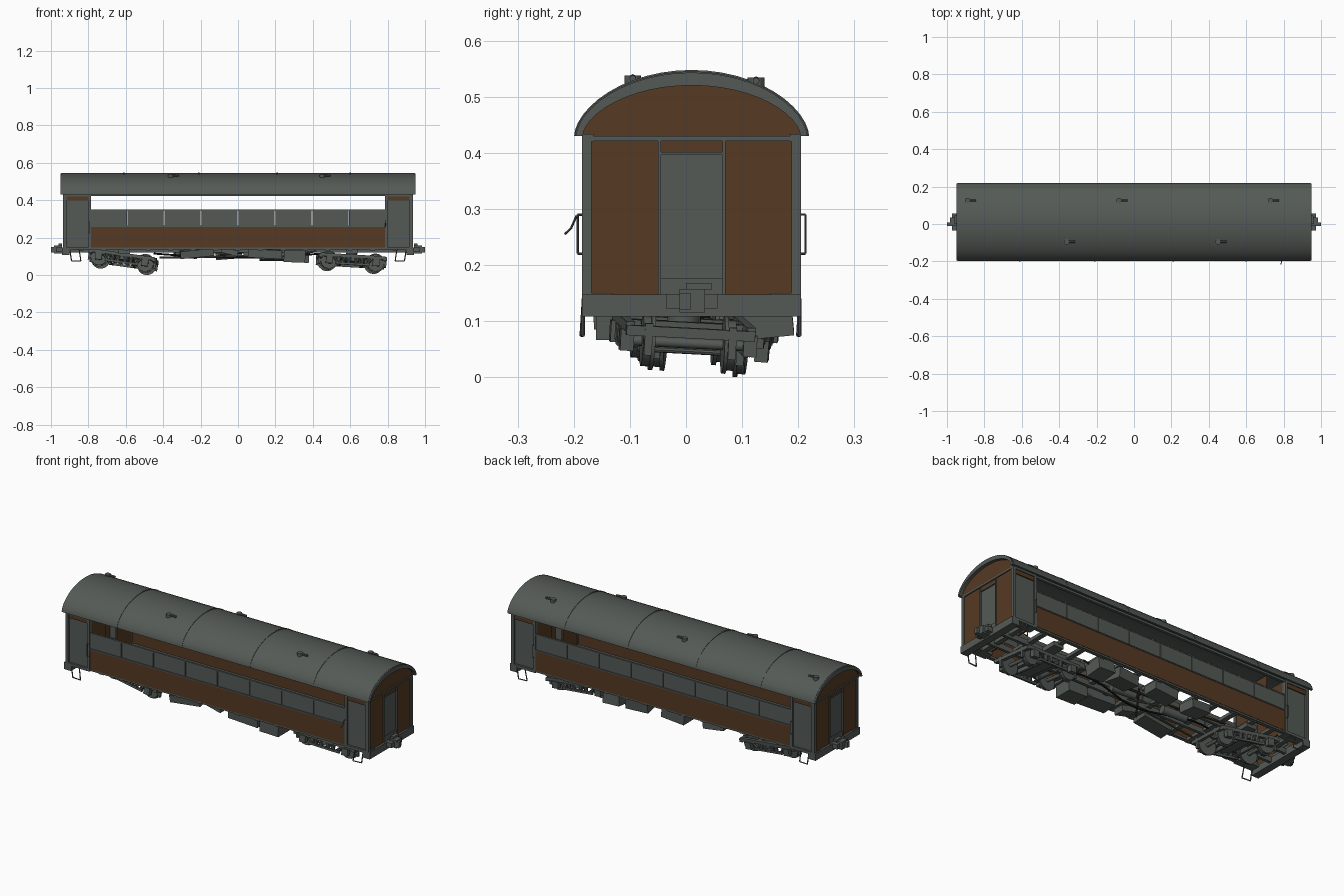
import bpy, bmesh, math, random
from mathutils import Matrix, Vector, Euler

if "Cube" in bpy.data.objects:
    bpy.data.objects.remove(bpy.data.objects["Cube"])

random.seed(4)
C = 0.01            # centre line of the body in y
HW = 0.195          # half width of the body


def material(name, rgb):
    m = bpy.data.materials.new(name)
    m.diffuse_color = (*rgb, 1)
    m.use_nodes = True
    m.node_tree.nodes["Principled BSDF"].inputs["Base Color"].default_value = m.diffuse_color
    return m


GREY = material("weathered_grey", (0.088, 0.102, 0.093))
BROWN = material("rust_brown", (0.092, 0.042, 0.017))
BLACK = material("black_rubber", (0.012, 0.012, 0.012))


def finish(name, bm, mat, smooth=False):
    bmesh.ops.recalc_face_normals(bm, faces=bm.faces)
    me = bpy.data.meshes.new(name)
    bm.to_mesh(me)
    bm.free()
    me.materials.append(mat)
    ob = bpy.data.objects.new(name, me)
    bpy.context.collection.objects.link(ob)
    if smooth:
        bpy.ops.object.select_all(action='DESELECT')
        ob.select_set(True)
        bpy.context.view_layer.objects.active = ob
        bpy.ops.object.shade_smooth_by_angle(angle=math.radians(35))
    return ob


def add_box(bm, x0, x1, y0, y1, z0, z1, rot=(0, 0, 0)):
    c = Vector(((x0 + x1) / 2, (y0 + y1) / 2, (z0 + z1) / 2))
    m = Matrix.LocRotScale(c, Euler(rot), Vector((abs(x1 - x0), abs(y1 - y0), z1 - z0)))
    bmesh.ops.create_cube(bm, size=1, matrix=m)


def add_cyl(bm, a, b, r, n=12, r2=None):
    a, b = Vector(a), Vector(b)
    q = (b - a).to_track_quat('Z', 'Y').to_matrix().to_4x4()
    bmesh.ops.create_cone(bm, cap_ends=True, segments=n, radius1=r, radius2=r if r2 is None else r2,
                          depth=(b - a).length, matrix=Matrix.Translation((a + b) / 2) @ q)


def boxes(name, mat, items):
    bm = bmesh.new()
    for it in items:
        add_box(bm, *it)
    return finish(name, bm, mat)


def prism(name, mat, pts, x0, x1, smooth=False):
    bm = bmesh.new()
    f = bm.faces.new([bm.verts.new((x0, y, z)) for y, z in pts])
    ext = bmesh.ops.extrude_face_region(bm, geom=[f])
    bmesh.ops.translate(bm, vec=(x1 - x0, 0, 0), verts=[v for v in ext['geom'] if isinstance(v, bmesh.types.BMVert)])
    return finish(name, bm, mat, smooth)


def pipe(name, mat, pts, r):
    bm = bmesh.new()
    for a, b in zip(pts, pts[1:]):
        add_cyl(bm, a, b, r, 8)
    return finish(name, bm, mat)


def arc(w, h, n=24):
    out = []
    for i in range(n + 1):
        s = -math.cos(math.pi * i / n)
        out.append((C + w * s, 0.43 + h * max(0, 1 - s * s) ** 0.588))
    return out


# roof shell, end rims and roof ribs
prism("roof", GREY, arc(0.208, 0.115) + arc(0.197, 0.102)[::-1], -0.943, 0.943, True)
for s in (-1, 1):
    prism("roof_end_rim", GREY, arc(0.206, 0.113) + arc(0.194, 0.09)[::-1], s * 0.925, s * 0.95, True)
    prism("end_arch", BROWN, arc(0.195, 0.092), s * 0.922, s * 0.932)
for x in (-0.61, -0.21, 0.21, 0.6):
    prism("roof_rib", GREY, arc(0.2095, 0.1175) + arc(0.207, 0.114)[::-1], x - 0.004, x + 0.004, True)

# roof ventilators
for x, y, z in [(-0.88, .125, .522), (-0.07, .125, .522), (0.74, .125, .522), (-0.35, -.095, .526), (0.46, -.095, .526)]:
    bm = bmesh.new()
    add_cyl(bm, (x - .01, y, z - .01), (x - .01, y, z + .012), 0.015, 12)
    add_cyl(bm, (x, y, z + .008), (x + .035, y, z + .006), 0.006, 8)
    finish("roof_vent", bm, GREY)

# side walls, shutters, rails and vestibule doors, both sides
for s in (-1, 1):
    def side(y_in, y_out):
        return sorted((C + s * y_in, C + s * y_out))
    w, plate = side(.183, .192), side(.19, .195)
    boxes("lower_side_panel", BROWN, [(-.79, .79, *w, .147, .262)])
    n = 8
    step = 1.58 / n
    boxes("window_shutters", GREY,
          [(-.79 + i * step + .002, -.79 + (i + 1) * step - .002, *side(.181, .19), .262, .349) for i in range(n)])
    boxes("side_rails", GREY, [(-.79, .79, *plate, .258, .264), (-.79, .79, *side(.175, .19), .422, .434),
                               (-.79, .79, *side(.181, .192), .344, .351), (-.79, .79, *side(.17, .19), .138, .15)])
    for e in (-1, 1):
        def ex(a, b):
            return sorted((e * a, e * b))
        boxes("vestibule_door", GREY, [(*ex(.80, .92), *side(.176, .184), .147, .40)])
        boxes("door_posts", GREY, [(*ex(.785, .80), *side(.175, .195), .14, .43),
                                   (*ex(.917, .935), *side(.178, .195), .108, .43),
                                   (*ex(.785, .935), *side(.175, .195), .42, .433),
                                   (*ex(.785, .935), *side(.14, .195), .135, .15)])
        boxes("door_header", BROWN, [(*ex(.80, .917), *side(.178, .19), .398, .42)])
        # step stirrups and grab rail
        y = C + s * .193
        pipe("step_stirrup", GREY, [(e * .90, y, .14), (e * .89, y, .075), (e * .84, y - .004, .075), (e * .85, y, .14)], .003)
        if (s, e) != (-1, 1):
            y = C + s * .203
            pipe("grab_rail", GREY, [(e * .795, C + s * .19, .29), (e * .795, y, .29), (e * .795, y, .22), (e * .795, C + s * .19, .22)], .002)
pipe("bent_grab_rail", GREY, [(.79, -.184, .29), (.79, -.195, .288), (.788, -.205, .265), (.785, -.216, .255)], .002)

# car ends: panels, door, posts, headstock and coupler; inner bulkheads
for e in (-1, 1):
    def ex(a, b):
        return sorted((e * a, e * b))
    boxes("end_panels", BROWN, [(*ex(.92, .93), -.178, -.046, .147, .425), (*ex(.92, .93), .066, .198, .147, .425),
                                (*ex(.92, .93), -.046, .066, .398, .425)])
    boxes("end_door", GREY, [(*ex(.916, .926), -.046, .066, .177, .398), (*ex(.92, .932), -.046, .066, .147, .177)])
    boxes("end_frame", GREY, [(*ex(.92, .935), -.05, -.045, .147, .425), (*ex(.92, .935), .065, .07, .147, .425),
                              (*ex(.92, .936), -.185, .205, .421, .43), (*ex(.925, .934), -.045, .065, .396, .401)])
    boxes("headstock", GREY, [(*ex(.90, .942), -.185, .205, .108, .147)])
    boxes("coupler", GREY, [(*ex(.94, .972), -.036, .056, .122, .148), (*ex(.94, .985), -.012, .034, .115, .157),
                            (*ex(.98, 1.0), -.012, .008, .12, .15), (*ex(.94, .96), .0, .045, .155, .168)])
    boxes("inner_bulkhead", BROWN, [(*ex(.787, .797), -.175, -.04, .15, .43), (*ex(.787, .797), .06, .195, .15, .43),
                                    (*ex(.787, .797), -.04, .06, .40, .52)])

# open underframe: long sills and cross members
beams = [(-.92, .92, C + s * .055 - .008, C + s * .055 + .008, .12, .148) for s in (-1, 1)]
beams += [(-.84 + i * .12 - .013, -.84 + i * .12 + .013, -.175, .195, .132, .15) for i in range(15)]
beams += [(x - .03, x + .03, -.14, .16, .115, .14) for x in (-.61, .61)]
boxes("underframe", GREY, beams)


def bogie(name, x, y, low, rot):
    bm = bmesh.new()
    for a in (-.125, .125):
        add_cyl(bm, (a, -.115, 0), (a, .115, 0), .009)
        for s in (-1, 1):
            add_cyl(bm, (a, s * .068, 0), (a, s * .083, 0), .045, 24)
            add_cyl(bm, (a, s * .062, 0), (a, s * .069, 0), .051, 24)
            add_box(bm, a - .018, a + .018, s * .098, s * .122, -.018, .02)
            for d in (-.052, .052):     # brake blocks and hangers
                add_box(bm, a + d - .006, a + d + .006, s * .068, s * .082, -.022, .035)
    for s in (-1, 1):
        add_box(bm, -.175, .175, s * .1, s * .116, .018, .036)
        add_box(bm, -.09, .09, s * .102, s * .114, -.02, -.008)
        for d in (-.05, -.02, .02, .05):  # springs
            add_cyl(bm, (d, s * .108, -.01), (d, s * .108, .02), .011, 10)
        for d in (-1, 1):
            add_cyl(bm, (d * .105, s * .108, .022), (d * .075, s * .108, -.014), .006, 6)
    for d in (-.172, .172):
        add_box(bm, d - .01, d + .01, -.115, .115, .012, .03)
    for d in (-.06, .06):
        add_box(bm, d - .01, d + .01, -.1, .1, .012, .034)
        add_cyl(bm, (d, -.085, -.018), (d, .085, -.018), .005, 8)
    add_box(bm, -.035, .035, -.112, .112, .0, .03)
    add_cyl(bm, (0, 0, .03), (0, 0, .048), .03, 16)
    bm.transform(Matrix.LocRotScale(Vector((x, y, 0)), Euler([math.radians(r) for r in rot]), Vector((1, 1, 1))))
    bmesh.ops.translate(bm, verts=bm.verts, vec=(0, 0, low - min(v.co.z for v in bm.verts)))
    finish(name, bm, GREY, True)


# derailed, tilted bogies
bogie("left_bogie", -.615, .035, 0.0, (-5, 8, -4))
bogie("right_bogie", .605, -.005, 0.006, (-3, 3.5, 4))

# equipment boxes under the floor, hanging askew
boxes("equipment_boxes", GREY, [
    (-.31, -.13, -.16, -.08, .098, .138, (.1, -.1, .05)), (.055, .235, -.165, -.075, .092, .138, (.05, .05, 0)),
    (.245, .36, -.16, -.06, .068, .132, (0, .03, 0)), (.12, .25, .08, .18, .08, .135, (-.1, 0, .1)),
    (.28, .38, .09, .19, .072, .135, (.1, .05, 0)), (-.12, .02, .1, .19, .085, .135, (0, -.08, 0)),
    (-.34, -.22, .08, .17, .092, .138, (0, .1, .1)), (-.09, .0, -.15, -.09, .11, .14, (0, .25, 0))])

# brake cylinders, rods and hanging cable
bm = bmesh.new()
add_cyl(bm, (-.3, .03, .112), (-.16, .02, .115), .022, 16)
add_cyl(bm, (.03, .04, .112), (.17, .03, .11), .02, 16)
finish("air_tanks", bm, GREY, True)
bm = bmesh.new()
for x0, x1 in [(-.42, -.1), (-.1, .05), (-.12, .03), (.2, .42)]:
    a, b = [(x, random.uniform(-.12, .12), random.uniform(.09, .13)) for x in (x0, x1)]
    add_cyl(bm, a, b, .005, 8)
finish("brake_rods", bm, GREY)
pipe("rusty_pipe", BROWN, [(.42, .12, .13), (.1, .06, .12), (-.2, .07, .12), (-.5, .09, .13)], .005)
pipe("hanging_cable", BLACK, [(.45 - i * .05, C + .03 * math.sin(i * .5), .115 - .022 * math.sin(i * math.pi / 18)) for i in range(19)], .005)
